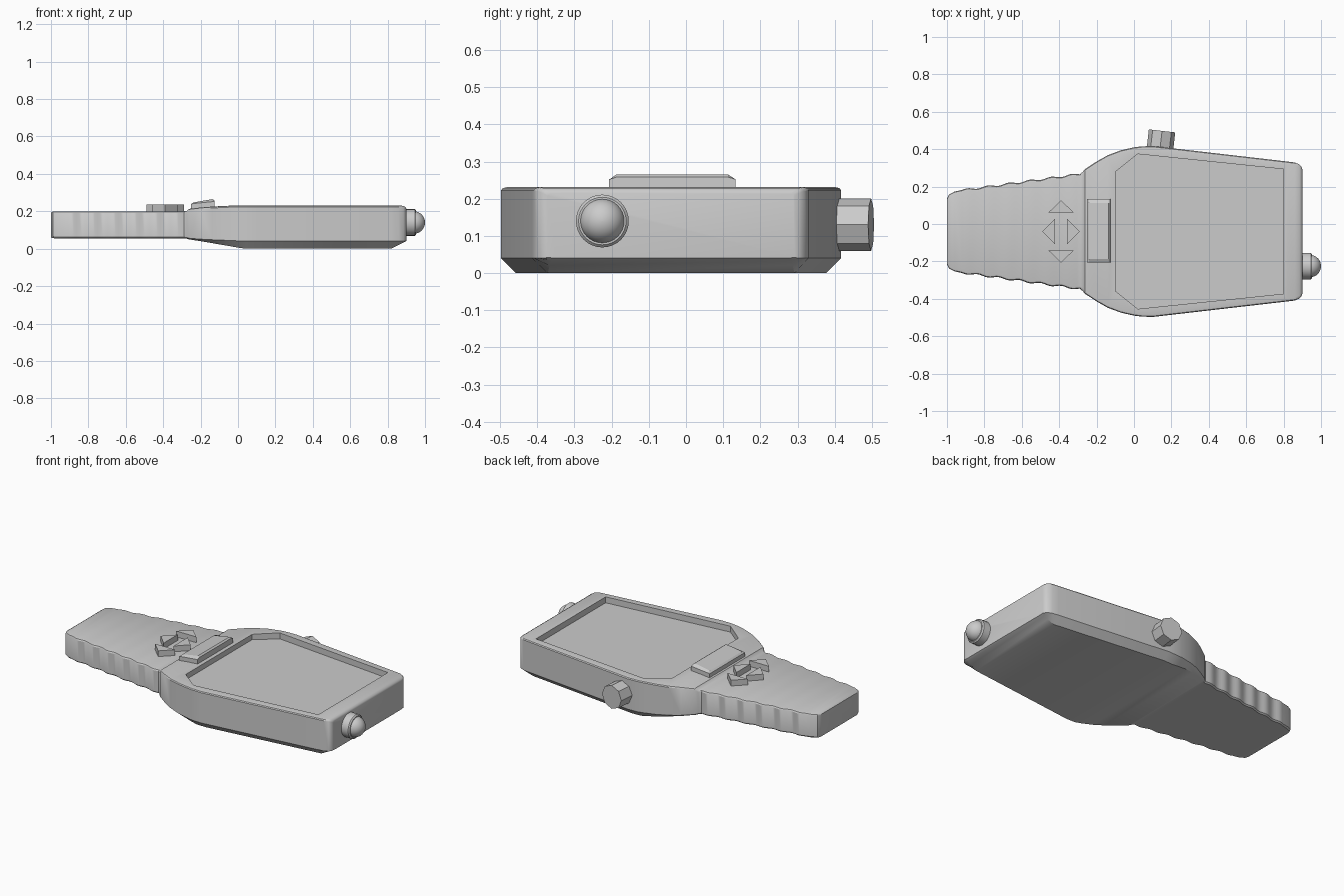
import bpy, bmesh, math
from mathutils import Matrix, Vector

if "Cube" in bpy.data.objects:
    bpy.data.objects.remove(bpy.data.objects["Cube"])

CY = -0.04  # symmetry line of the body


def finish(name, bm, smooth=None):
    bmesh.ops.recalc_face_normals(bm, faces=bm.faces[:])
    mesh = bpy.data.meshes.new(name)
    bm.to_mesh(mesh)
    bm.free()
    ob = bpy.data.objects.new(name, mesh)
    bpy.context.collection.objects.link(ob)
    bpy.ops.object.select_all(action='DESELECT')
    bpy.context.view_layer.objects.active = ob
    ob.select_set(True)
    if smooth:
        bpy.ops.object.shade_smooth_by_angle(angle=math.radians(smooth))
    return ob


def loft(name, rings, smooth=None):
    bm = bmesh.new()
    vs = [[bm.verts.new(p) for p in r] for r in rings]
    n = len(vs[0])
    for a, b in zip(vs, vs[1:]):
        for i in range(n):
            j = (i + 1) % n
            bm.faces.new((a[i], a[j], b[j], b[i]))
    bm.faces.new(vs[0])
    bm.faces.new(vs[-1][::-1])
    return finish(name, bm, smooth)


def prism(name, pts, z0, z1):
    return loft(name, [[(x, y, z) for x, y in pts] for z in (z0, z1)])


def lathe(name, profile, sides, matrix, smooth=None, turn=0.0):
    rings = []
    for h, r in profile:
        ring = []
        for i in range(sides):
            a = turn + 2 * math.pi * i / sides
            ring.append(matrix @ Vector((r * math.cos(a), r * math.sin(a), h)))
        rings.append(ring)
    return loft(name, rings, smooth)


# Body stations: x, half width, bottom z, wall foot z, bottom inset, wall top z, top z, top inset
stations = [(-1.0, .175, .06, .066, .006, .188, .194, .008),
            (-.99, .197, .056, .064, .008, .190, .199, .010),
            (-.96, .213, .055, .063, .008, .190, .2, .012)]
x = -.92
while x < -.285:  # finger grip ripples
    hw = .222 + (x + .92) * .138 + .005 * math.sin((x + .92) * 2 * math.pi / .112)
    stations.append((x, hw, .055, .062, .008, .190, .2, .015))
    x += .014
stations += [(-.275, .318, .054, .060, .01, .190, .202, .016),
             (-.262, .333, .050, .056, .012, .203, .213, .016),
             (-.20, .374, .040, .051, .02, .212, .220, .016),
             (-.14, .408, .030, .048, .03, .217, .225, .016),
             (-.07, .434, .018, .045, .035, .221, .229, .015),
             (.0, .450, .006, .042, .04, .223, .231, .015),
             (.04, .455, .0, .04, .04, .223, .231, .015),
             (.10, .457, .0, .04, .04, .223, .231, .015),
             (.82, .374, .0, .04, .042, .223, .231, .015),
             (.86, .369, .02, .04, .042, .223, .231, .015),
             (.885, .358, .0325, .04, .036, .220, .229, .015),
             (.896, .345, .038, .04, .03, .215, .223, .014),
             (.90, .332, .04, .042, .022, .208, .215, .012)]
rings = []
for x, hw, zb, zf, ib, zw, zt, it in stations:
    half = [(hw - ib, zb), (hw, zf), (hw, zw), (hw - it * .3, zw + (zt - zw) * .7), (hw - it, zt)]
    rings.append([(x, CY + y, z) for y, z in half] + [(x, CY - y, z) for y, z in half[::-1]])
body = loft("body", rings)

# Screen recess
half = [(-.1, .318), (.02, .414), (.8, .333)]
outline = [(x, CY + y) for x, y in half] + [(x, CY - y) for x, y in half[::-1]]
cutter = prism("screen_cutter", outline, .195, .3)
mod = body.modifiers.new("screen", 'BOOLEAN')
mod.operation, mod.object, mod.solver = 'DIFFERENCE', cutter, 'EXACT'
bpy.context.view_layer.objects.active = body
bpy.ops.object.modifier_apply(modifier=mod.name)
bpy.data.objects.remove(cutter)
body.select_set(True)
bpy.ops.object.shade_smooth_by_angle(angle=math.radians(32))

# Four arrow buttons around one centre
for name, dx, dy in (("right", 1, 0), ("up", 0, 1), ("left", -1, 0), ("down", 0, -1)):
    tip, base = (.1, .033) if dx else (.167, .101)
    w = .068
    pts = [(-.39 + dx * u - dy * v, CY + dy * u + dx * v)
           for u, v in ((tip, 0), (base, w), (base, -w))]
    prism("arrow_button_" + name, pts, .19, .235)

# Long tilted button with chamfered ends
profile = [(-.25, .19), (-.25, .238), (-.24, .247), (-.137, .265), (-.127, .258), (-.125, .2)]
low = [(x, min(z, .24 + (x + .25) * .1)) for x, z in profile]
loft("long_button", [[(x, y, z) for x, z in p] for y, p in
                     ((-.207, low), (-.187, profile), (.113, profile), (.133, low))], 20)

# Front lamp: collar and dome
to_x = Matrix.Translation((0, -.225, .14)) @ Matrix.Rotation(math.pi / 2, 4, 'Y')
lathe("lamp_collar", [(.87, .071), (.945, .071), (.952, .064)], 32, to_x, 40)
dome = [(.94 + .06 * math.sin(a), .06 * math.cos(a))
        for a in [math.radians(d) for d in (0, 12, 24, 36, 48, 60, 72, 82, 89)]]
lathe("lamp_dome", dome, 32, to_x, 40)

# Eight-sided side knob, square to the tapering edge
to_side = (Matrix.Translation((.145, .455, .13)) @ Matrix.Rotation(math.radians(-6.5), 4, 'Z')
           @ Matrix.Rotation(-math.pi / 2, 4, 'X'))
lathe("side_knob", [(-.08, .071), (.043, .071)], 8, to_side)
